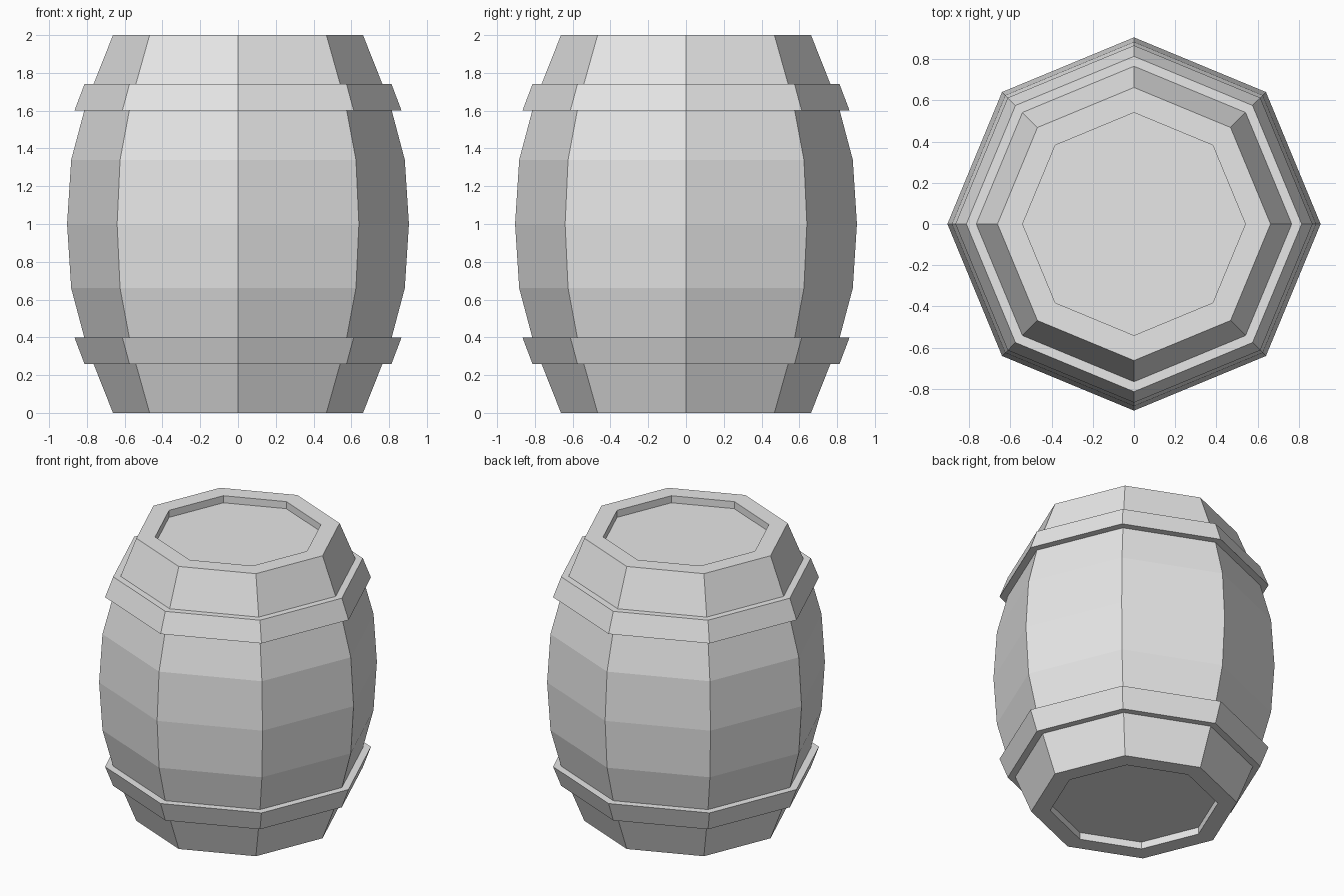
import bpy
import math

SIDES = 8

cube = bpy.data.objects.get("Cube")
if cube:
    bpy.data.objects.remove(cube, do_unlink=True)

# Single plain material
grey = bpy.data.materials.new("light_grey")
grey.use_nodes = True
colour = (0.8, 0.8, 0.8, 1)
grey.diffuse_color = colour
grey.node_tree.nodes["Principled BSDF"].inputs["Base Color"].default_value = colour


def lathe(name, profile, closed_loop=False):
    """Revolve (radius, height) points, listed bottom to top on the outside."""
    verts = [(r * math.cos(math.tau * i / SIDES), r * math.sin(math.tau * i / SIDES), z)
             for r, z in profile for i in range(SIDES)]
    rows = len(profile)
    faces = []
    for k in range(rows if closed_loop else rows - 1):
        a, b = k * SIDES, (k + 1) % rows * SIDES
        for i in range(SIDES):
            j = (i + 1) % SIDES
            faces.append((a + i, a + j, b + j, b + i))
    if not closed_loop:
        last = (rows - 1) * SIDES
        faces.append(tuple(reversed(range(SIDES))))
        faces.append(tuple(range(last, last + SIDES)))
    mesh = bpy.data.meshes.new(name)
    mesh.from_pydata(verts, [], faces)
    mesh.materials.append(grey)
    mesh.update()
    obj = bpy.data.objects.new(name, mesh)
    bpy.context.collection.objects.link(obj)
    return obj


def mirrored(profile):
    """Flip a profile top to bottom, keeping its direction."""
    return [(r, 2 - z) for r, z in reversed(profile)]


# Barrel body with recessed lids at both ends
lower = [(0.54, 0.05), (0.54, 0), (0.662, 0), (0.765, 0.26),
         (0.814, 0.4), (0.883, 0.66)]
lathe("barrel_body", lower + [(0.905, 1)] + mirrored(lower))

# Flared hoops, sunk slightly into the staves
hoop = [(0.75, 0.26), (0.813, 0.26), (0.866, 0.4), (0.8, 0.4)]
lathe("lower_hoop", hoop, closed_loop=True)
lathe("upper_hoop", mirrored(hoop), closed_loop=True)
